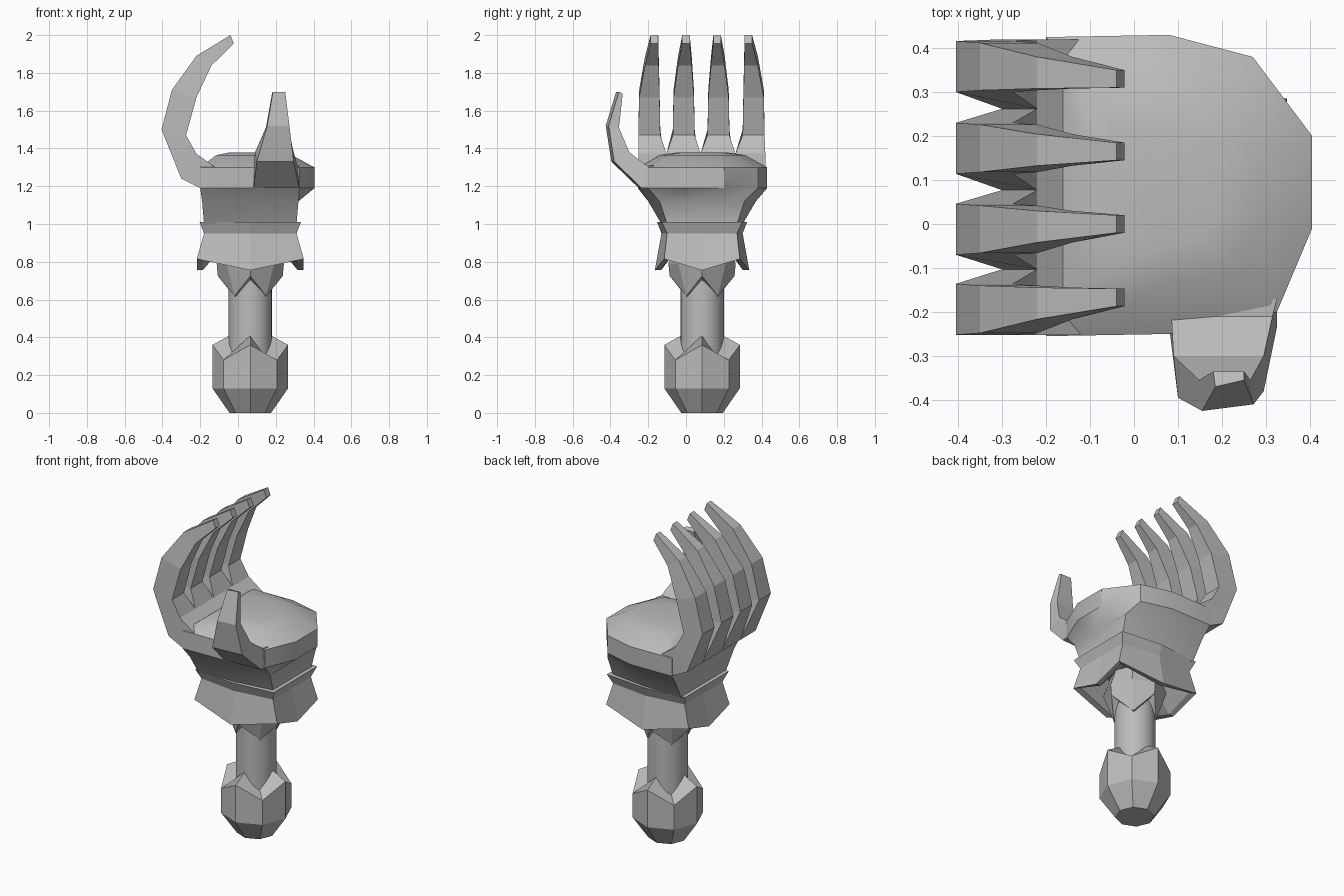
import bpy, bmesh, math

if "Cube" in bpy.data.objects:
    bpy.data.objects.remove(bpy.data.objects["Cube"])

metal = bpy.data.materials.new("grey metal")
metal.diffuse_color = (0.5, 0.5, 0.5, 1)
metal.use_nodes = True
metal.node_tree.nodes["Principled BSDF"].inputs["Base Color"].default_value = metal.diffuse_color
CX, CY = 0.065, 0.085   # axis of the handle


def loft(name, rings, smooth=30):
    """Skin closed rings of equal point count and cap both ends."""
    bm = bmesh.new()
    vs = [[bm.verts.new(p) for p in r] for r in rings]
    n = len(rings[0])
    for a, b in zip(vs, vs[1:]):
        for i in range(n):
            j = (i + 1) % n
            bm.faces.new((a[i], a[j], b[j], b[i]))
    bm.faces.new(vs[0][::-1])
    bm.faces.new(vs[-1])
    bmesh.ops.recalc_face_normals(bm, faces=bm.faces)
    me = bpy.data.meshes.new(name)
    bm.to_mesh(me)
    bm.free()
    me.materials.append(metal)
    ob = bpy.data.objects.new(name, me)
    bpy.context.collection.objects.link(ob)
    bpy.ops.object.select_all(action='DESELECT')
    ob.select_set(True)
    bpy.context.view_layer.objects.active = ob
    if smooth:
        bpy.ops.object.shade_smooth_by_angle(angle=math.radians(smooth))
    return ob


def round_ring(n, r_axis, z_axis, r_diag=None, z_diag=None):
    """Ring about the handle; odd points may have their own radius and height."""
    r_diag = r_axis if r_diag is None else r_diag
    z_diag = z_axis if z_diag is None else z_diag
    pts = []
    for i in range(n):
        r, z = (r_diag, z_diag) if i % 2 else (r_axis, z_axis)
        a = 2 * math.pi * i / n
        pts.append((CX + r * math.cos(a), CY + r * math.sin(a), z))
    return pts


def cuff_ring(hx, hy_mid, hy_corner, z_corner, z_mid):
    """Rectangular ring with an extra point in the middle of each side."""
    xy = [(-1, -1), (0, -1), (1, -1), (1, 0), (1, 1), (0, 1), (-1, 1), (-1, 0)]
    return [(CX + sx * hx, CY + sy * (hy_corner if sx and sy else hy_mid),
             z_corner if sx and sy else z_mid) for sx, sy in xy]


# Pommel with a zigzag top
loft("pommel", [
    round_ring(8, 0.11, 0.0),
    round_ring(8, 0.2, 0.13),
    round_ring(8, 0.2, 0.36, 0.2, 0.28),
    round_ring(8, 0.11, 0.41, 0.11, 0.31)], 0)

# Handle
loft("handle", [round_ring(24, 0.115, 0.3), round_ring(24, 0.115, 0.85)])

# Pointed collar under the cuff
loft("collar", [
    round_ring(8, 0.10, 0.70, 0.112, 0.61),
    round_ring(8, 0.172, 0.725, 0.118, 0.62),
    round_ring(8, 0.178, 0.79, 0.178, 0.79),
    round_ring(8, 0.13, 0.92)], 0)

# Flared cuff, hollow below, with a raised band on top
loft("cuff", [
    cuff_ring(0.13, 0.13, 0.11, 0.90, 0.90),
    cuff_ring(0.25, 0.215, 0.175, 0.82, 0.757),
    cuff_ring(0.283, 0.25, 0.20, 0.815, 0.755),
    cuff_ring(0.245, 0.215, 0.185, 0.95, 0.95),
    cuff_ring(0.268, 0.238, 0.213, 1.01, 1.01),
    cuff_ring(0.235, 0.205, 0.175, 1.012, 1.012)], 0)

# Palm
wrist = [(-.18, -.13), (.08, -.13), (.31, -.10), (.31, 0), (.31, .2),
         (.31, .27), (.08, .30), (-.18, .30), (-.18, .2), (-.18, 0)]
heel = [(-.19, -.2), (.08, -.2), (.32, -.14), (.32, 0), (.32, .2),
        (.32, .31), (.08, .37), (-.19, .37), (-.19, .2), (-.19, 0)]
edge = [(-.2, -.255), (.08, -.25), (.325, -.2), (.405, -.01), (.405, .2),
        (.27, .38), (.08, .43), (-.2, .425), (-.2, .2), (-.2, 0)]


def at(pts, z, s=1.0):
    return [(0.05 + (x - 0.05) * s, CY + (y - CY) * s, z) for x, y in pts]


loft("palm", [at(wrist, 1.0), at(heel, 1.12), at(edge, 1.19), at(edge, 1.30),
              at(edge, 1.365, 0.66), at(edge, 1.378, 0.4)], 35)

# Four curved fingers: (outer x, z), (inner x, z) for each section
spine = [((-.20, 1.19), (-.12, 1.30)), ((-.30, 1.24), (-.22, 1.372)),
         ((-.405, 1.5), (-.275, 1.47)), ((-.35, 1.71), (-.22, 1.67)),
         ((-.22, 1.89), (-.14, 1.84)), ((-.04, 2.0), (-.022, 1.955))]
roots = [-.252, -.103, .077, .262, .42]
mids = [-.194, -.012, .172, .358]
tips = [-.167, 0, .165, .33]
for k in range(4):
    lo, hi = roots[k], roots[k + 1]
    m, t = mids[k], tips[k]
    spans = [(lo, hi), (lo, hi), (m - .058, m + .058), (m - .054, m + .054),
             ((m + t) / 2 - .036, (m + t) / 2 + .036), (t - .02, t + .02)]
    loft("finger_%d" % (k + 1),
         [[(o[0], a, o[1]), (o[0], b, o[1]), (i[0], b, i[1]), (i[0], a, i[1])]
          for (o, i), (a, b) in zip(spine, spans)], 0)

# Thumb: outer and inner (y, z) with x limits of each
thumb = [((-.20, 1.19), (.08, .325), (-.17, 1.31), (.085, .325)),
         ((-.25, 1.19), (.082, .325), (-.21, 1.31), (.085, .315)),
         ((-.395, 1.33), (.10, .295), (-.30, 1.38), (.09, .295)),
         ((-.425, 1.52), (.155, .272), (-.355, 1.51), (.148, .265)),
         ((-.37, 1.70), (.185, .25), (-.335, 1.69), (.18, .25))]
loft("thumb",
     [[(ox[0], o[0], o[1]), (ox[1], o[0] + .015, o[1]),
       (ix[1], i[0], i[1]), (ix[0], i[0], i[1])] for o, ox, i, ix in thumb], 0)
